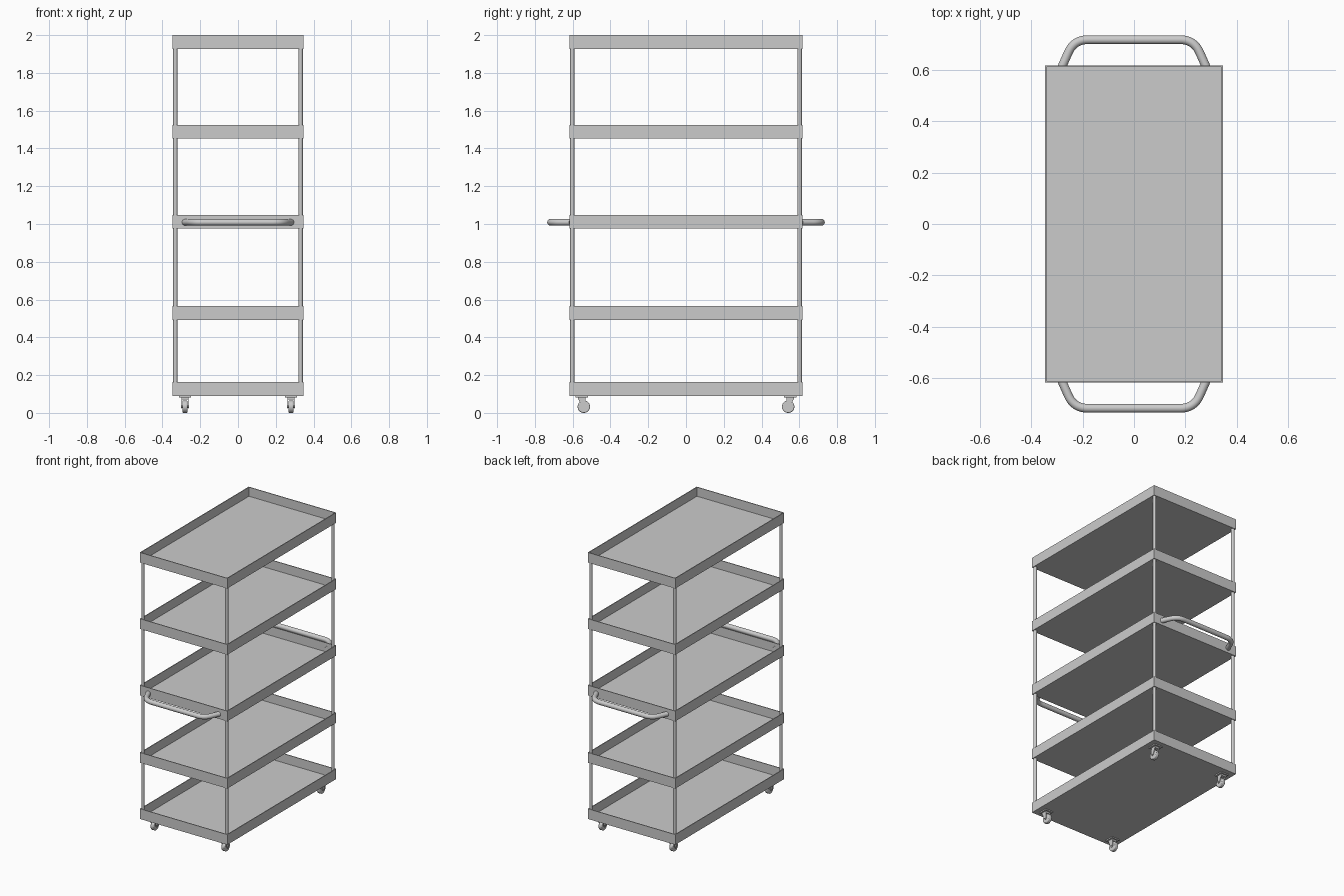
import bpy, bmesh
from math import pi
from mathutils import Vector

if "Cube" in bpy.data.objects:
    bpy.data.objects.remove(bpy.data.objects["Cube"])

HX, HY, TRAY_H, WALL = 0.347, 0.617, 0.073, 0.008
TRAY_BASES = [0.09, 0.493, 0.975, 1.452, 1.927]


def finish(name, bm, smooth=False):
    bmesh.ops.recalc_face_normals(bm, faces=bm.faces[:])
    me = bpy.data.meshes.new(name)
    bm.to_mesh(me)
    bm.free()
    ob = bpy.data.objects.new(name, me)
    bpy.context.collection.objects.link(ob)
    if smooth:
        bpy.ops.object.select_all(action='DESELECT')
        ob.select_set(True)
        bpy.context.view_layer.objects.active = ob
        bpy.ops.object.shade_smooth_by_angle(angle=0.6)
    return ob


def box(bm, lo, hi):
    lo, hi = Vector(lo), Vector(hi)
    verts = bmesh.ops.create_cube(bm, size=1)['verts']
    bmesh.ops.scale(bm, vec=hi - lo, verts=verts)
    bmesh.ops.translate(bm, vec=(lo + hi) / 2, verts=verts)


def cylinder(name, r, depth, loc, axis='Z', segs=24, bevel=0):
    rot = (0, pi / 2, 0) if axis == 'X' else (0, 0, 0)
    bpy.ops.mesh.primitive_cylinder_add(vertices=segs, radius=r, depth=depth,
                                        location=loc, rotation=rot)
    ob = bpy.context.object
    ob.name = name
    if bevel:
        mod = ob.modifiers.new("rounding", 'BEVEL')
        mod.width, mod.segments = bevel, 3
    bpy.ops.object.shade_smooth_by_angle(angle=0.6)
    return ob


# open-topped shelf trays
for i, z in enumerate(TRAY_BASES):
    bm = bmesh.new()
    box(bm, (-HX, -HY, z), (HX, HY, z + TRAY_H))
    bm.normal_update()
    top = max(bm.faces, key=lambda f: f.calc_center_median().z)
    bmesh.ops.inset_region(bm, faces=[top], thickness=WALL)
    floor = bmesh.ops.extrude_face_region(bm, geom=[top])['geom']
    bmesh.ops.translate(bm, vec=(0, 0, WALL - TRAY_H),
                        verts=[v for v in floor if isinstance(v, bmesh.types.BMVert)])
    if top.is_valid:
        bmesh.ops.delete(bm, geom=[top], context='FACES_ONLY')
    finish(f"shelf_tray_{i + 1}", bm)

# push handles, one on each end
for side, label in ((-1, "front"), (1, "back")):
    foot, corner, bar = Vector((0.281, 0.612)), Vector((0.234, 0.718)), Vector((0.18, 0.718))
    bend = corner + (foot - corner).normalized() * 0.054
    half = [foot]
    for k in range(11):
        t = k / 10
        half.append(bend * (1 - t) ** 2 + corner * 2 * t * (1 - t) + bar * t * t)
    path = [(p.x, p.y) for p in half] + [(-p.x, p.y) for p in reversed(half)]
    cu = bpy.data.curves.new(f"{label}_handle", 'CURVE')
    cu.dimensions = '3D'
    cu.bevel_depth, cu.bevel_resolution, cu.use_fill_caps = 0.017, 6, True
    sp = cu.splines.new('POLY')
    sp.points.add(len(path) - 1)
    for pt, (x, y) in zip(sp.points, path):
        pt.co = (x, side * y, 1.009, 1)
    bpy.context.collection.objects.link(bpy.data.objects.new(f"{label}_handle", cu))

# corner posts and casters
for sx, xn in ((-1, "left"), (1, "right")):
    for sy, yn in ((-1, "front"), (1, "back")):
        tag = f"{yn}_{xn}"
        cylinder(f"{tag}_post", 0.011, 1.832, (sx * 0.332, sy * 0.602, 1.014))

        cx, wy, wz, py = sx * 0.281, sy * 0.541, 0.033, sy * 0.552
        bm = bmesh.new()
        # mounting plate and fork crown
        box(bm, (cx - 0.031, py - 0.032, 0.082), (cx + 0.031, py + 0.032, 0.0905))
        box(bm, (cx - 0.019, py - 0.020, 0.070), (cx + 0.019, py + 0.020, 0.083))
        # tapered fork cheeks
        prof = [(py - sy * 0.02, 0.078), (py + sy * 0.02, 0.078),
                (wy + sy * 0.010, 0.031), (wy + sy * 0.004, 0.024),
                (wy - sy * 0.004, 0.024), (wy - sy * 0.010, 0.031)]
        # prof order: inner top, outer top, then round the hub
        for s in (-1, 1):
            f = bm.faces.new([bm.verts.new((cx + s * 0.015, y, z)) for y, z in prof])
            ext = bmesh.ops.extrude_face_region(bm, geom=[f])['geom']
            bmesh.ops.translate(bm, vec=(s * 0.004, 0, 0),
                                verts=[v for v in ext if isinstance(v, bmesh.types.BMVert)])
        finish(f"{tag}_caster_fork", bm)
        cylinder(f"{tag}_wheel", 0.033, 0.026, (cx, wy, wz), 'X', 32, 0.005)
        cylinder(f"{tag}_axle", 0.006, 0.042, (cx, wy, wz), 'X', 12)
